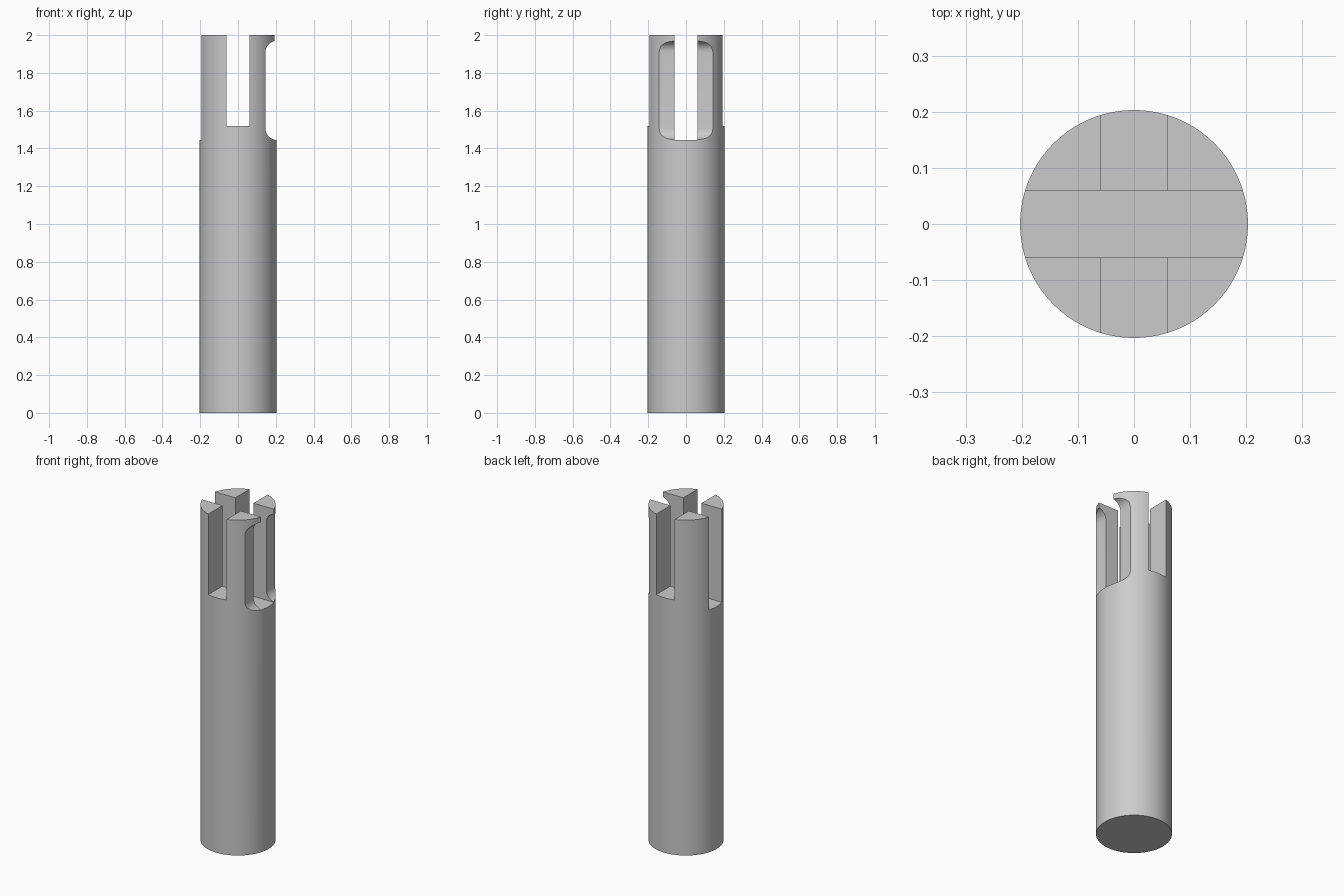
import bpy
import bmesh
import math

cube = bpy.data.objects.get("Cube")
if cube:
    bpy.data.objects.remove(cube, do_unlink=True)

RADIUS, HEIGHT = 0.203, 2.0
SLOT = 0.12

# Single matte grey
grey = bpy.data.materials.new("plain_grey")
grey.use_nodes = True
colour = (0.6, 0.6, 0.6, 1)
grey.diffuse_color = colour
grey.node_tree.nodes["Principled BSDF"].inputs["Base Color"].default_value = colour


def prism(name, outline, half_depth):
    """Extrude an x-z outline along y."""
    bm = bmesh.new()
    face = bm.faces.new([bm.verts.new((x, -half_depth, z)) for x, z in outline])
    out = bmesh.ops.extrude_face_region(bm, geom=[face])
    moved = [v for v in out["geom"] if isinstance(v, bmesh.types.BMVert)]
    bmesh.ops.translate(bm, verts=moved, vec=(0, 2 * half_depth, 0))
    bmesh.ops.recalc_face_normals(bm, faces=bm.faces)
    mesh = bpy.data.meshes.new(name)
    bm.to_mesh(mesh)
    bm.free()
    obj = bpy.data.objects.new(name, mesh)
    obj.hide_render = True
    bpy.context.collection.objects.link(obj)
    return obj


def box_outline(half_width, bottom, top):
    return [(-half_width, bottom), (half_width, bottom), (half_width, top), (-half_width, top)]


def quarter(cx, cz, r, start, steps=10):
    angles = [math.radians(start + 90 * i / steps) for i in range(steps + 1)]
    return [(cx + r * math.cos(a), cz + r * math.sin(a)) for a in angles]


# Round shaft
bpy.ops.mesh.primitive_cylinder_add(vertices=128, radius=RADIUS, depth=HEIGHT,
                                    location=(0, 0, HEIGHT / 2))
shaft = bpy.context.object
shaft.name = "slotted_shaft"
shaft.data.materials.append(grey)

# Rounded side notch beneath the lip
flat, low, high, r = 0.145, 1.445, 1.97, 0.061
notch = [(0.3, low), (0.3, high)]
notch += quarter(flat + r, high - r, r, 90)
notch += quarter(flat + r, low + r, r, 180)

# Crossing slots of different depths
cutters = [
    prism("notch_cutter", notch, 0.4),
    prism("front_slot_cutter", box_outline(SLOT / 2, 1.52, 2.2), 0.4),
    prism("side_slot_cutter", box_outline(0.4, low, 2.2), SLOT / 2),
]
bpy.context.view_layer.objects.active = shaft
for cutter in cutters:
    cut = shaft.modifiers.new(cutter.name, "BOOLEAN")
    cut.operation = "DIFFERENCE"
    cut.solver = "EXACT"
    cut.object = cutter
    bpy.ops.object.modifier_apply(modifier=cut.name)
    bpy.data.objects.remove(cutter, do_unlink=True)

shaft.select_set(True)
bpy.ops.object.shade_smooth_by_angle(angle=math.radians(30))
